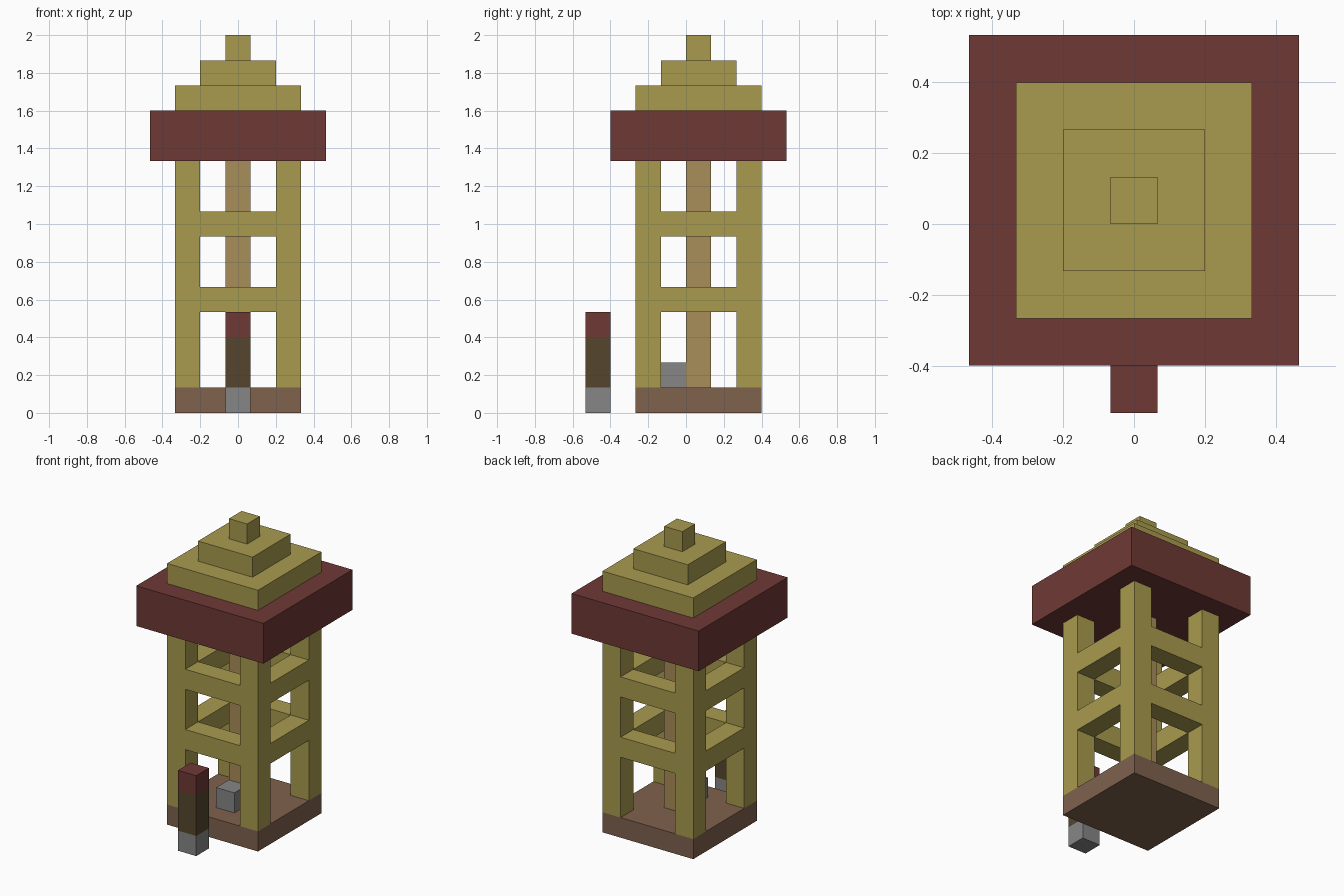
import bpy
import bmesh
from mathutils import Matrix, Vector

cube = bpy.data.objects.get("Cube")
if cube:
    bpy.data.objects.remove(cube, do_unlink=True)

U = 2 / 15        # one block
CY = 0.5          # tower centre along y, in blocks


def material(name, rgb):
    m = bpy.data.materials.new(name)
    m.use_nodes = True
    color = (*rgb, 1)
    m.diffuse_color = color
    m.node_tree.nodes["Principled BSDF"].inputs["Base Color"].default_value = color
    return m


straw = material("straw_yellow", (0.397, 0.323, 0.076))
maroon = material("maroon", (0.156, 0.041, 0.036))
tan = material("tan_wood", (0.392, 0.266, 0.098))
brown = material("brown_wood", (0.216, 0.122, 0.076))
grey = material("grey_stone", (0.238, 0.238, 0.238))
dark = material("dark_wood", (0.089, 0.061, 0.026))


def block(name, mat, x, y, z0, z1, wx=1, wy=1):
    """Box centred on x, y, spanning z0 to z1, measured in blocks."""
    bm = bmesh.new()
    bmesh.ops.create_cube(bm, size=1, matrix=Matrix.Diagonal((wx * U, wy * U, (z1 - z0) * U, 1)))
    mesh = bpy.data.meshes.new(name)
    bm.to_mesh(mesh)
    bm.free()
    mesh.materials.append(mat)
    obj = bpy.data.objects.new(name, mesh)
    obj.location = Vector((x, y, (z0 + z1) / 2)) * U
    bpy.context.collection.objects.link(obj)
    return obj


# Base and central pole
block("base", brown, 0, CY, 0, 1, 5, 5)
block("central_pole", tan, 0, CY, 1, 10)

# Corner posts
for sx, side in ((-1, "right"), (1, "left")):
    for sy, end in ((-1, "front"), (1, "back")):
        block(f"{end}_{side}_post", straw, 2 * sx, CY + 2 * sy, 1, 10)

# Two rings of rails between the posts
for level, z in (("lower", 4), ("upper", 7)):
    for s, side, end in ((-1, "right", "front"), (1, "left", "back")):
        block(f"{level}_{end}_rail", straw, 0, CY + 2 * s, z, z + 1, 3, 1)
        block(f"{level}_{side}_rail", straw, 2 * s, CY, z, z + 1, 1, 3)

# Roof slab and stepped cap
block("roof_slab", maroon, 0, CY, 10, 12, 7, 7)
for i, (name, width) in enumerate((("lower", 5), ("middle", 3), ("top", 1))):
    block(f"{name}_roof_step", straw, 0, CY, 12 + i, 13 + i, width, width)

# Stone block beside the pole
block("inner_stone", grey, 0, -0.5, 1, 2)

# Free-standing marker in front
for name, mat, z0, z1 in (("foot", grey, 0, 1), ("shaft", dark, 1, 3), ("cap", maroon, 3, 4)):
    block(f"marker_{name}", mat, 0, -3.5, z0, z1)
